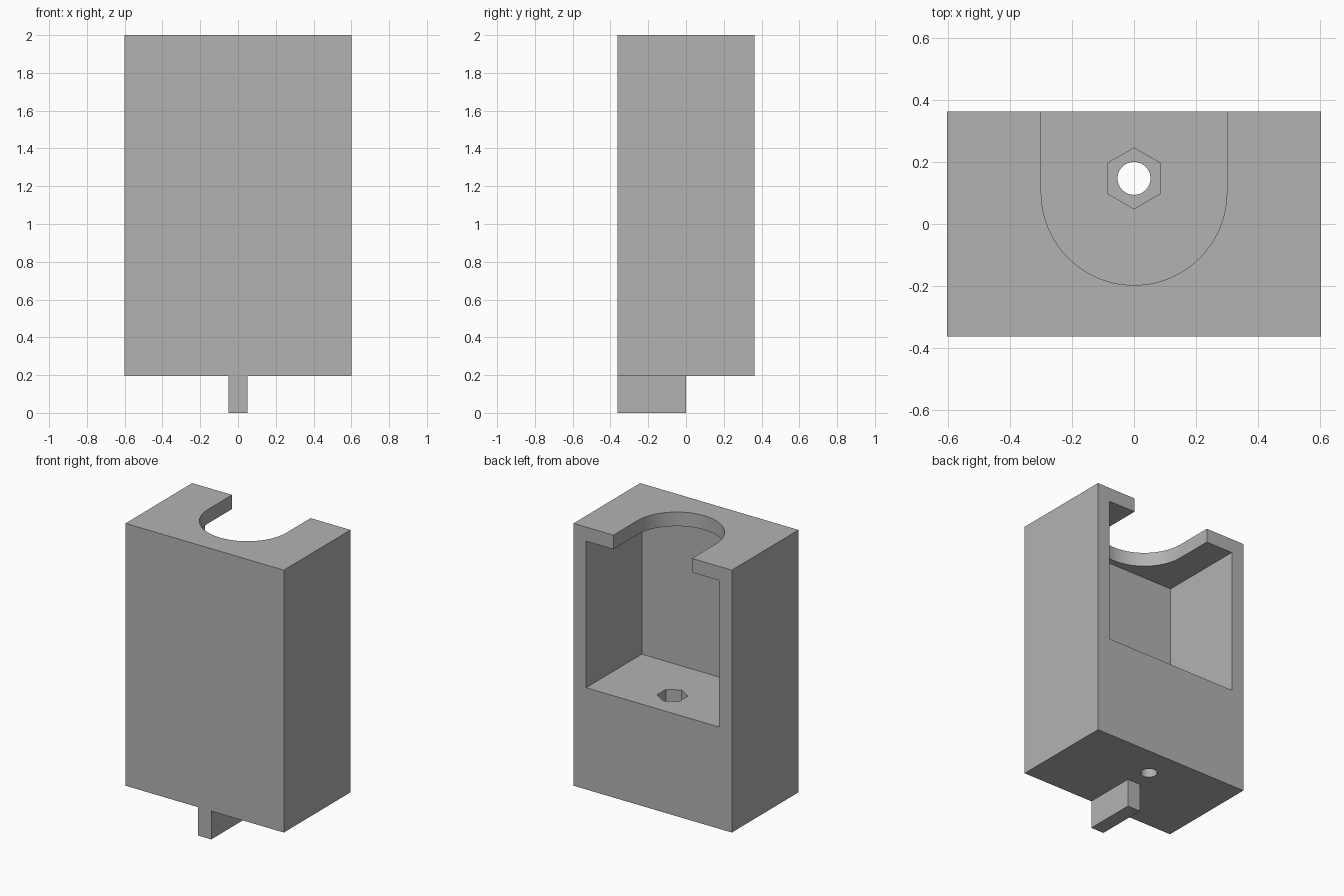
import bpy
import bmesh
from math import cos, sin, pi

cube = bpy.data.objects.get("Cube")
if cube:
    bpy.data.objects.remove(cube, do_unlink=True)

WIDTH, DEPTH = 0.602, 0.362        # half sizes of the housing
BASE, TOP = 0.195, 2.0

grey = bpy.data.materials.new("plain grey")
grey.use_nodes = True
colour = (0.45, 0.45, 0.45, 1)
grey.diffuse_color = colour
grey.node_tree.nodes["Principled BSDF"].inputs["Base Color"].default_value = colour


def prism(name, outline, z0, z1):
    """Extrude a counter-clockwise xy outline from z0 up to z1."""
    bm = bmesh.new()
    face = bm.faces.new([bm.verts.new((x, y, z0)) for x, y in outline])
    top = bmesh.ops.extrude_face_region(bm, geom=[face])["geom"]
    moved = [v for v in top if isinstance(v, bmesh.types.BMVert)]
    bmesh.ops.translate(bm, verts=moved, vec=(0, 0, z1 - z0))
    bmesh.ops.recalc_face_normals(bm, faces=bm.faces)
    mesh = bpy.data.meshes.new(name)
    bm.to_mesh(mesh)
    bm.free()
    mesh.materials.append(grey)
    obj = bpy.data.objects.new(name, mesh)
    bpy.context.collection.objects.link(obj)
    return obj


def rectangle(half_x, y0, y1):
    return [(-half_x, y0), (half_x, y0), (half_x, y1), (-half_x, y1)]


def arc(radius, y, start, sweep, steps):
    return [(radius * cos(start + sweep * i / steps),
             y + radius * sin(start + sweep * i / steps)) for i in range(steps)]


def select_only(obj):
    bpy.ops.object.select_all(action="DESELECT")
    obj.select_set(True)
    bpy.context.view_layer.objects.active = obj


def cut(target, cutter):
    cutter.hide_render = True
    mod = target.modifiers.new(cutter.name, "BOOLEAN")
    mod.operation = "DIFFERENCE"
    mod.solver = "EXACT"
    mod.object = cutter
    select_only(target)
    bpy.ops.object.modifier_apply(modifier=mod.name)
    bpy.data.objects.remove(cutter, do_unlink=True)


# Housing block and the locating tab underneath
housing = prism("housing", rectangle(WIDTH, -DEPTH, DEPTH), BASE, TOP)
prism("locating_tab", rectangle(0.05, -DEPTH, 0), 0, BASE)

# Compartment open to the back
floor, ceiling = 0.895, 1.903
cut(housing, prism("compartment", rectangle(0.506, -0.242, 0.5), floor, ceiling))

# Round-ended slot through the top plate
slot = [(0.299, 0.5), (-0.299, 0.5)] + arc(0.299, 0.102, pi, pi, 48) + [(0.299, 0.102)]
cut(housing, prism("top_slot", slot, 1.6, 2.2))

# Screw hole through the floor, with a hexagonal nut pocket
cut(housing, prism("screw_hole", arc(0.053, 0.147, 0, 2 * pi, 48), 0, 1.2))
cut(housing, prism("nut_pocket", arc(0.098, 0.147, pi / 6, 2 * pi, 6), floor - 0.1, 1.2))

select_only(housing)
bpy.ops.object.shade_smooth_by_angle(angle=pi / 6)
